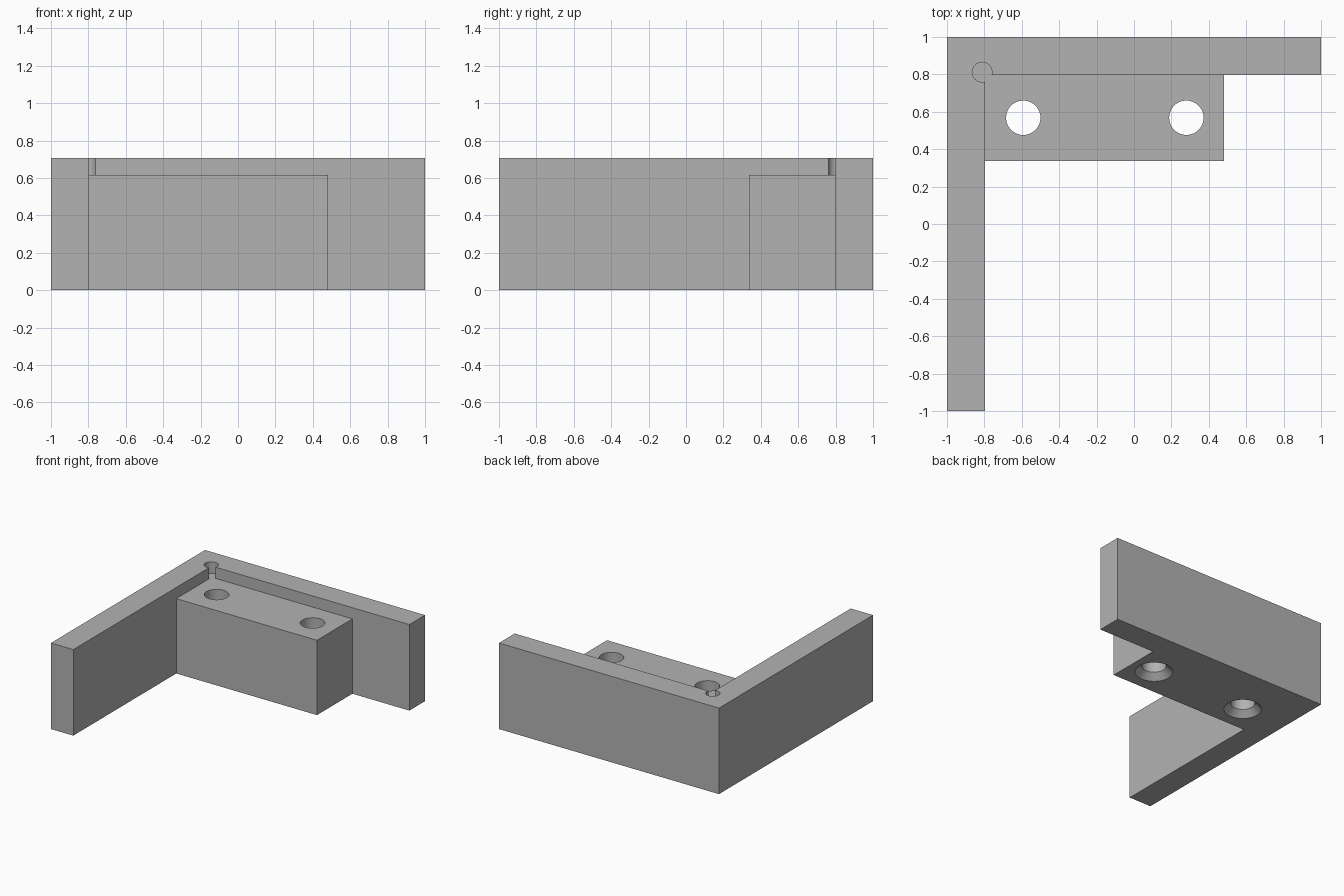
import bpy
import bmesh

if "Cube" in bpy.data.objects:
    bpy.data.objects.remove(bpy.data.objects["Cube"], do_unlink=True)

HEIGHT = 0.707
BLOCK_TOP = 0.615
WALL = 0.797       # inner face of both walls
HOLE_R = 0.092
SINK_R = 0.142
SINK_DEPTH = 0.05

grey = bpy.data.materials.new("plain grey")
grey.use_nodes = True
grey.diffuse_color = (0.45, 0.45, 0.45, 1)
grey.node_tree.nodes["Principled BSDF"].inputs["Base Color"].default_value = grey.diffuse_color


def finish(name, bm):
    bmesh.ops.recalc_face_normals(bm, faces=bm.faces)
    mesh = bpy.data.meshes.new(name)
    bm.to_mesh(mesh)
    bm.free()
    mesh.materials.append(grey)
    obj = bpy.data.objects.new(name, mesh)
    bpy.context.collection.objects.link(obj)
    return obj


def prism(name, outline, z0, z1):
    """Extrude a flat outline upwards."""
    bm = bmesh.new()
    face = bm.faces.new([bm.verts.new((x, y, z0)) for x, y in outline])
    top = bmesh.ops.extrude_face_region(bm, geom=[face])["geom"]
    verts = [v for v in top if isinstance(v, bmesh.types.BMVert)]
    bmesh.ops.translate(bm, verts=verts, vec=(0, 0, z1 - z0))
    return finish(name, bm)


def turned(name, x, y, profile, sides=48):
    """Solid of revolution from (radius, height) pairs."""
    bm = bmesh.new()
    rings = []
    for r, z in profile:
        ring = bmesh.ops.create_circle(bm, segments=sides, radius=r)["verts"]
        bmesh.ops.translate(bm, verts=ring, vec=(x, y, z))
        rings.append(ring)
    for a, b in zip(rings, rings[1:]):
        for i in range(sides):
            j = (i + 1) % sides
            bm.faces.new((a[i], a[j], b[j], b[i]))
    bm.faces.new(rings[0])
    bm.faces.new(rings[-1])
    return finish(name, bm)


def combine(target, tool, operation):
    mod = target.modifiers.new(tool.name, "BOOLEAN")
    mod.operation = operation
    mod.solver = "EXACT"
    mod.object = tool
    bpy.context.view_layer.objects.active = target
    bpy.ops.object.modifier_apply(modifier=mod.name)
    bpy.data.objects.remove(tool, do_unlink=True)


# L-shaped corner walls
body = prism("corner_bracket", [(-1, -1), (-WALL, -1), (-WALL, WALL), (1, WALL),
                                (1, 1), (-1, 1)], 0, HEIGHT)

# Mounting block tucked into the corner, overlapping the walls slightly
block = prism("mounting_block", [(-0.9, 0.337), (0.482, 0.337),
                                 (0.482, 0.9), (-0.9, 0.9)], 0, BLOCK_TOP)
combine(body, block, "UNION")

# Countersunk screw holes, widening at the underside
for side, x in (("right", -0.592), ("left", 0.28)):
    lip = 0.02
    hole = turned(side + "_screw_hole", x, 0.568,
                  [(SINK_R + lip, -lip), (HOLE_R, SINK_DEPTH), (HOLE_R, 1)])
    combine(body, hole, "DIFFERENCE")

# Round relief at the inner corner, down to the block
relief = turned("corner_relief", -0.812, 0.812,
                [(0.053, BLOCK_TOP - 0.003), (0.053, 1)])
combine(body, relief, "DIFFERENCE")

# Smooth bores, sharp corners
bpy.ops.object.select_all(action="DESELECT")
body.select_set(True)
bpy.context.view_layer.objects.active = body
bpy.ops.object.shade_smooth_by_angle(angle=0.5)
